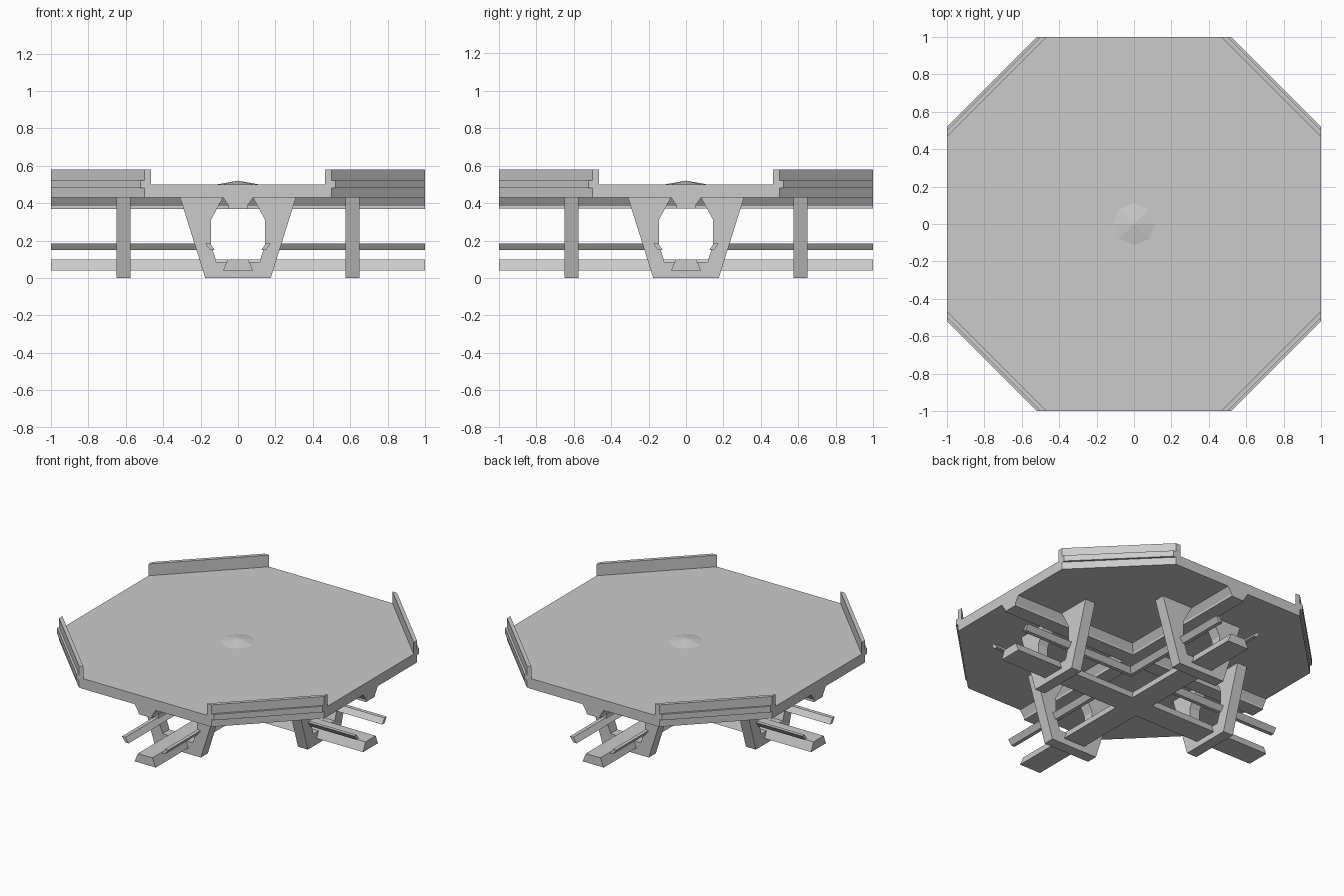
import bpy, bmesh
from math import pi
from mathutils import Matrix

if "Cube" in bpy.data.objects:
    bpy.data.objects.remove(bpy.data.objects["Cube"])


def loft(name, loops, turn=0):
    """Solid from matching closed loops, turned about z by quarter turns."""
    bm = bmesh.new()
    rings = [[bm.verts.new(p) for p in loop] for loop in loops]
    n = len(rings[0])
    for a, b in zip(rings, rings[1:]):
        for i in range(n):
            j = (i + 1) % n
            bm.faces.new((a[i], a[j], b[j], b[i]))
    bm.faces.new(rings[0])
    bm.faces.new(rings[-1])
    bmesh.ops.rotate(bm, verts=bm.verts, matrix=Matrix.Rotation(turn * pi / 2, 3, 'Z'))
    bmesh.ops.recalc_face_normals(bm, faces=bm.faces)
    me = bpy.data.meshes.new(name)
    bm.to_mesh(me)
    bm.free()
    ob = bpy.data.objects.new(name, me)
    bpy.context.collection.objects.link(ob)
    return ob


def level(points, z):
    return [(x, y, z) for x, y in points]


def octagon(s):
    return [(s, -1), (1, -s), (1, s), (s, 1), (-s, 1), (-1, s), (-1, -s), (-s, -1)]


def cross(w):
    return [(w, -1), (w, -w), (1, -w), (1, w), (w, w), (w, 1),
            (-w, 1), (-w, w), (-1, w), (-1, -w), (-w, -w), (-w, -1)]


def corner_strip(a, b):
    return [(a, 1), (b, 1), (1, b), (1, a)]


# Octagonal deck
loft("deck", [level(octagon(0.5), z) for z in (0.43, 0.50)])

# Low faceted cap in the middle of the deck
bpy.ops.mesh.primitive_cone_add(vertices=8, radius1=0.112, radius2=0, depth=0.02,
                                location=(0, 0, 0.51))
bpy.context.object.name = "centre_cap"

# Crossing beams under the deck and near the ground
loft("upper_cross_beam", [level(cross(w), z)
                          for w, z in ((0.05, 0.37), (0.05, 0.385), (0.08, 0.43))])
loft("lower_cross_beam", [level(cross(w), z) for w, z in ((0.08, 0.04), (0.055, 0.10))])

# U-shaped support outline
half = [(0.175, 0), (0.31, 0.43), (0.08, 0.43), (0.145, 0.31), (0.145, 0.18), (0.115, 0.085)]
support = half + [(-x, z) for x, z in reversed(half)]

# Slanted rail section: distance from centre line, height
rail = [(0.125, 0.15), (0.15, 0.15), (0.175, 0.185), (0.15, 0.185)]

for k in range(4):
    # Corner walls with a raised outer band
    loft(f"corner_wall_{k+1}", [level(corner_strip(0.465, 0.5), z) for z in (0.50, 0.58)], k)
    loft(f"corner_wall_band_{k+1}", [level(corner_strip(0.49, 0.52), z) for z in (0.48, 0.52)], k)

    # Supports
    loft(f"support_frame_{k+1}", [[(x, y, z) for x, z in support] for y in (-0.65, -0.575)], k)

    # Rails that turn through a right angle at the middle
    loft(f"corner_rail_{k+1}", [[(d, 1, z) for d, z in rail],
                                [(d, d, z) for d, z in rail],
                                [(1, d, z) for d, z in rail]], k)
